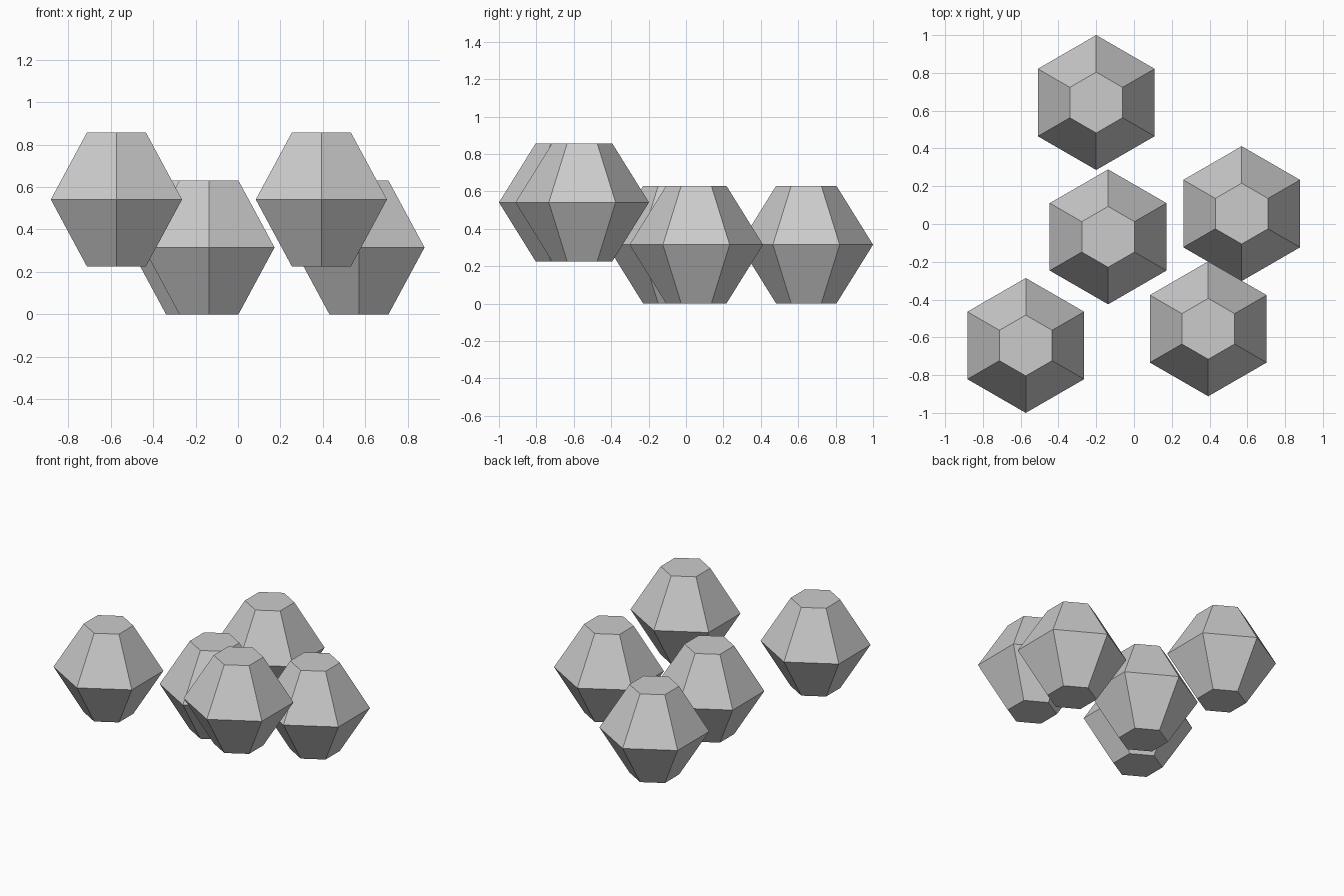
import bpy
import math

if "Cube" in bpy.data.objects:
    bpy.data.objects.remove(bpy.data.objects["Cube"], do_unlink=True)

SIDES = 6
EQUATOR_RADIUS = 0.357
CAP_RADIUS = 0.161
HEIGHT = 0.63

# Single plain grey
grey = bpy.data.materials.new("light_grey")
grey.use_nodes = True
colour = (0.6, 0.6, 0.6, 1)
grey.diffuse_color = colour
grey.node_tree.nodes["Principled BSDF"].inputs["Base Color"].default_value = colour


def ring(radius, z):
    """Hexagon with a corner pointing to the front and back."""
    angles = [math.pi / 2 + 2 * math.pi * i / SIDES for i in range(SIDES)]
    return [(radius * math.cos(a), radius * math.sin(a), z) for a in angles]


# Faceted gem: flat caps with the widest ring halfway up
profile = [(CAP_RADIUS, 0), (EQUATOR_RADIUS, HEIGHT / 2), (CAP_RADIUS, HEIGHT)]
verts = [v for radius, z in profile for v in ring(radius, z)]
faces = [list(reversed(range(SIDES))), list(range(2 * SIDES, 3 * SIDES))]
for level in range(len(profile) - 1):
    low, high = level * SIDES, (level + 1) * SIDES
    for i in range(SIDES):
        j = (i + 1) % SIDES
        faces.append([low + i, low + j, high + j, high + i])

gem = bpy.data.meshes.new("faceted_gem")
gem.from_pydata(verts, [], faces)
gem.materials.append(grey)
gem.update()

# Three gems on the ground, two raised at the front
places = {
    "gem_back": (-0.2, 0.643, 0),
    "gem_left": (0.57, 0.055, 0),
    "gem_middle": (-0.137, -0.068, 0),
    "gem_front_right": (-0.573, -0.643, 0.226),
    "gem_front_left": (0.393, -0.555, 0.226),
}
for name, place in places.items():
    obj = bpy.data.objects.new(name, gem)
    obj.location = place
    bpy.context.collection.objects.link(obj)
